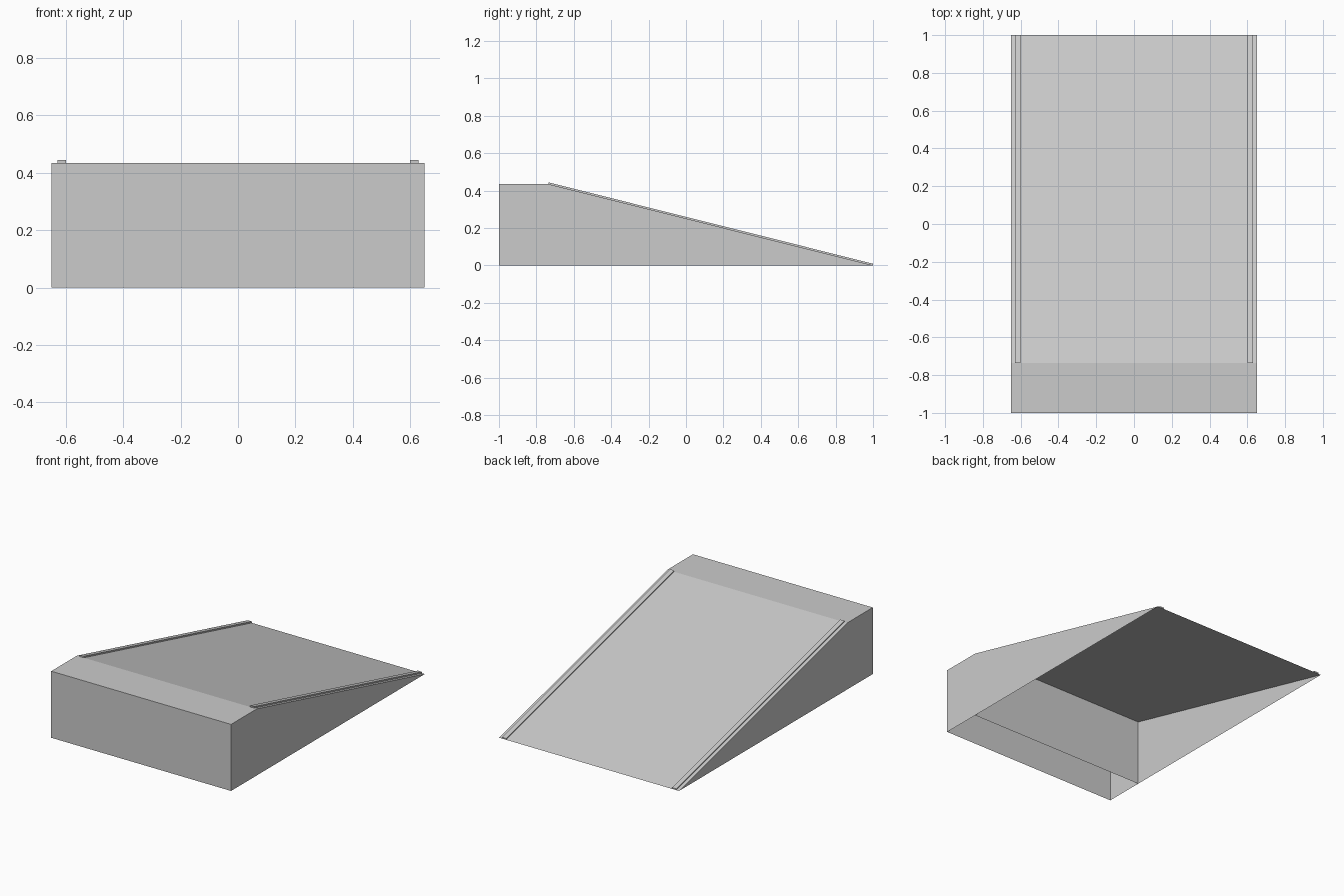
import bpy
import bmesh

cube = bpy.data.objects.get("Cube")
if cube:
    bpy.data.objects.remove(cube, do_unlink=True)

HALF_W = 0.65
TOP = 0.435
CREST = -0.735
FRONT, BACK = -1.0, 1.0

grey = bpy.data.materials.new("light_grey")
grey.use_nodes = True
colour = (0.6, 0.6, 0.6, 1)
grey.diffuse_color = colour
grey.node_tree.nodes["Principled BSDF"].inputs["Base Color"].default_value = colour


def make_shell(name, profile, x0, x1, open_edges=()):
    """Extrude a (y, z) side profile along x, leaving chosen profile edges open."""
    bm = bmesh.new()
    left = [bm.verts.new((x0, y, z)) for y, z in profile]
    right = [bm.verts.new((x1, y, z)) for y, z in profile]
    bm.faces.new(left[::-1])
    bm.faces.new(right)
    n = len(profile)
    for i in range(n):
        if i not in open_edges:
            j = (i + 1) % n
            bm.faces.new((left[i], left[j], right[j], right[i]))
    mesh = bpy.data.meshes.new(name)
    bm.to_mesh(mesh)
    bm.free()
    mesh.materials.append(grey)
    obj = bpy.data.objects.new(name, mesh)
    bpy.context.collection.objects.link(obj)
    return obj


# Hollow platform: no floor, and its back is closed by the ramp's end wall
make_shell("platform",
           [(FRONT, 0), (CREST, 0), (CREST, TOP), (FRONT, TOP)],
           -HALF_W, HALF_W, open_edges=(0, 1))

# Hollow ramp: no floor, with an upright wall under the crest
make_shell("ramp",
           [(CREST, 0), (BACK, 0), (CREST, TOP)],
           -HALF_W, HALF_W, open_edges=(0,))

# Thin guide strips along both edges of the slope
STRIP_H = 0.009
for side, x0, x1 in (("right", -0.63, -0.6), ("left", 0.6, 0.63)):
    make_shell(side + "_guide_strip",
               [(CREST, TOP), (BACK, 0), (BACK, STRIP_H), (CREST, TOP + STRIP_H)],
               x0, x1)
